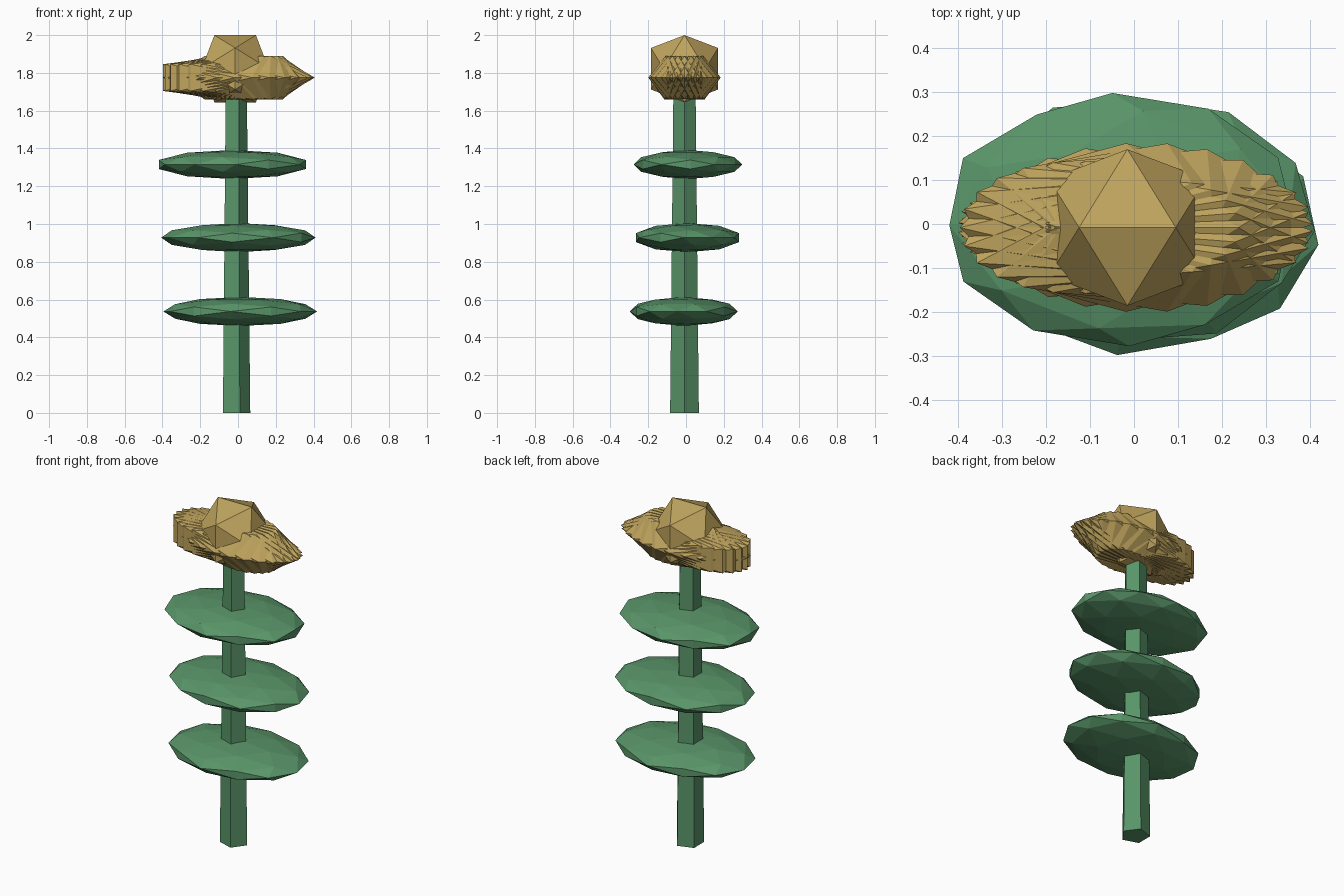
import bpy, bmesh, math
from mathutils import Matrix, Vector

if "Cube" in bpy.data.objects:
    bpy.data.objects.remove(bpy.data.objects["Cube"])


def material(name, rgb):
    m = bpy.data.materials.new(name)
    m.diffuse_color = (*rgb, 1)
    m.use_nodes = True
    m.node_tree.nodes["Principled BSDF"].inputs["Base Color"].default_value = m.diffuse_color
    return m


GREEN = material("leaf_green", (0.10, 0.30, 0.14))
GOLD = material("petal_gold", (0.52, 0.37, 0.11))
CX, CY = -0.015, -0.008          # stem axis


def finish(bm, name, mat):
    bmesh.ops.recalc_face_normals(bm, faces=bm.faces[:])
    mesh = bpy.data.meshes.new(name)
    bm.to_mesh(mesh)
    bm.free()
    mesh.materials.append(mat)
    ob = bpy.data.objects.new(name, mesh)
    bpy.context.collection.objects.link(ob)
    return ob


def ico(name, mat, center, size, turn=0.0, detail=0):
    """Faceted ball with an edge on top, turned about z, then stretched."""
    bm = bmesh.new()
    phi = (1 + math.sqrt(5)) / 2
    for a in (-1, 1):
        for b in (-phi, phi):
            for co in ((b, a, 0), (0, b, a), (a, 0, b)):
                bm.verts.new(Vector(co).normalized())
    bmesh.ops.convex_hull(bm, input=bm.verts[:])
    if detail:
        bmesh.ops.subdivide_edges(bm, edges=bm.edges[:], cuts=1, use_grid_fill=True)
        for v in bm.verts:
            v.co.normalize()
    bm.transform(Matrix.Translation(center) @ Matrix.Diagonal((*size, 1))
                 @ Matrix.Rotation(turn, 4, 'Z'))
    return finish(bm, name, mat)


# Five-sided tapering stem
bm = bmesh.new()
bmesh.ops.create_cone(bm, cap_ends=True, segments=5, radius1=0.08, radius2=0.061, depth=1.78)
far = max(bm.verts, key=lambda v: v.co.xy.length).co
bm.transform(Matrix.Translation((CX, CY, 0.89)) @ Matrix.Rotation(-math.atan2(far.y, far.x), 4, 'Z'))
finish(bm, "stem", GREEN)

# Three flattened leaf tiers, each turned a little further
tiers = [(0.012, -0.012, 0.537), (0.002, 0.008, 0.928), (-0.03, 0.01, 1.315)]
for i, c in enumerate(tiers):
    ico(f"leaf_tier_{i + 1}", GREEN, c, (0.41, 0.288, 0.077), math.radians(-7 + 34 * i), 1)

# Ring of overlapping stretched petals
COUNT = 16
for i in range(COUNT):
    a = math.tau * i / COUNT
    c = (CX + 0.045 * math.cos(a), CY + 0.045 * math.sin(a), 1.775)
    ico(f"petal_{i + 1}", GOLD, c, (0.395, 0.15, 0.135), a / 2)

# Flower centre
ico("flower_centre", GOLD, (CX, CY, 1.822), (0.209, 0.209, 0.209))
